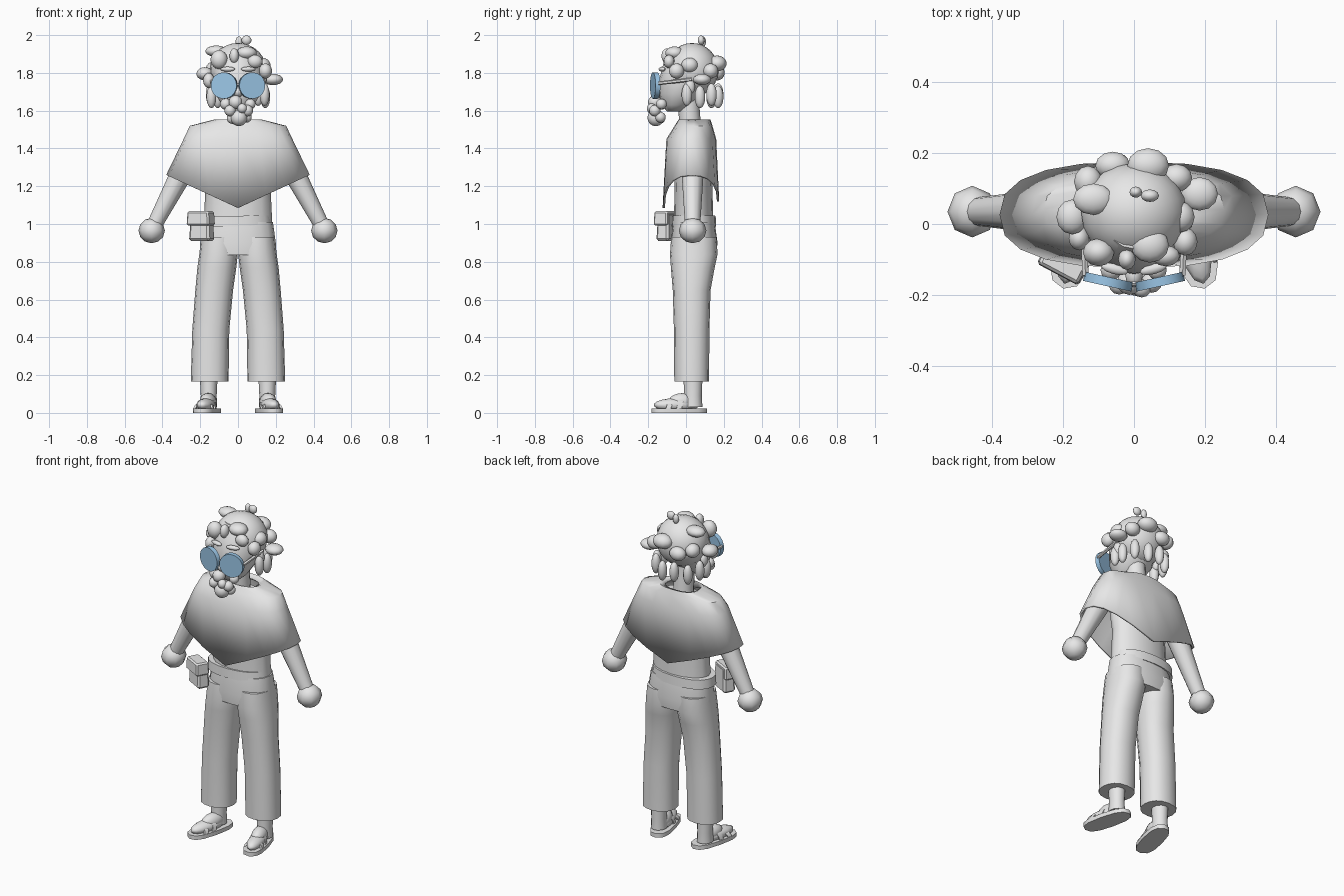
import bpy, bmesh
from math import sin, cos, pi, radians
from mathutils import Vector, Matrix

cube = bpy.data.objects.get("Cube")
if cube:
    bpy.data.objects.remove(cube, do_unlink=True)


def material(name, colour):
    m = bpy.data.materials.new(name)
    m.use_nodes = True
    m.diffuse_color = colour
    m.node_tree.nodes["Principled BSDF"].inputs["Base Color"].default_value = colour
    return m


GREY = material("plain grey", (0.8, 0.8, 0.8, 1))
BLUE = material("lens blue", (0.41, 0.71, 1.0, 1))


def finish(name, bm, mat=GREY, angle=50):
    bmesh.ops.recalc_face_normals(bm, faces=bm.faces)
    mesh = bpy.data.meshes.new(name)
    bm.to_mesh(mesh)
    bm.free()
    mesh.materials.append(mat)
    ob = bpy.data.objects.new(name, mesh)
    bpy.context.collection.objects.link(ob)
    bpy.ops.object.select_all(action="DESELECT")
    ob.select_set(True)
    bpy.context.view_layer.objects.active = ob
    bpy.ops.object.shade_smooth_by_angle(angle=radians(angle))
    return ob


def power(v, p):
    return abs(v) ** p * (1 if v >= 0 else -1)


def loft(name, rings, n=16, p=1.0, cap=True, shape=None):
    """Skin rings given as (centre x, centre y, z, radius x, radius y)."""
    bm = bmesh.new()
    loops = []
    for k, (cx, cy, z, rx, ry) in enumerate(rings):
        loop = []
        for i in range(n):
            a = 2 * pi * i / n
            co = Vector((cx + rx * power(cos(a), p), cy + ry * power(sin(a), p), z))
            loop.append(bm.verts.new(shape(k, co) if shape else co))
        loops.append(loop)
    for a, b in zip(loops, loops[1:]):
        for i in range(n):
            j = (i + 1) % n
            bm.faces.new((a[i], a[j], b[j], b[i]))
    if cap:
        bm.faces.new(loops[0])
        bm.faces.new(loops[-1])
    return finish(name, bm)


def blob(name, loc, size, segs=12, turn=0):
    bm = bmesh.new()
    m = Matrix.Translation(loc) @ Matrix.Rotation(turn, 4, "Z") @ Matrix.Diagonal((*size, 1))
    bmesh.ops.create_uvsphere(bm, u_segments=segs, v_segments=segs * 3 // 4, radius=1, matrix=m)
    return finish(name, bm, angle=80)


def rod(name, a, b, r1, r2, segs=12, mat=GREY):
    a, b = Vector(a), Vector(b)
    m = Matrix.Translation((a + b) / 2) @ (b - a).to_track_quat("Z", "Y").to_matrix().to_4x4()
    bm = bmesh.new()
    bmesh.ops.create_cone(bm, cap_ends=True, segments=segs, radius1=r1, radius2=r2,
                          depth=(b - a).length, matrix=m)
    return finish(name, bm, mat)


def box(name, loc, size, turn=0, taper=1.0, bevel=0.012):
    bm = bmesh.new()
    bmesh.ops.create_cube(bm, size=1)
    for v in bm.verts:
        if v.co.z > 0:
            v.co.x *= taper
            v.co.y *= taper
    bm.transform(Matrix.Translation(loc) @ Matrix.Rotation(turn, 4, "Z") @ Matrix.Diagonal((*size, 1)))
    bmesh.ops.bevel(bm, geom=bm.edges[:], offset=bevel, segments=1, affect="EDGES")
    return finish(name, bm, angle=30)


# Torso, belt and hips
loft("torso", [(0, .04, .97, .183, .105), (0, .04, 1.2, .172, .1),
               (0, .035, 1.4, .2, .1), (0, .03, 1.5, .12, .07)])
belt = loft("belt", [(0, .042, .985, .197, .118), (0, .042, 1.04, .192, .115)], n=20, p=.9)
belt.rotation_euler.y = radians(-1)
belt.location.z = .003
loft("trouser_hips", [(0, .042, .835, .2, .118), (0, .043, .9, .2, .124), (0, .042, 1.01, .185, .11)],
     n=20, p=.85)


# Poncho: V neck at the front, pointed hem at front and back
def drape(k, co):
    if k == 0 and co.y < .02:
        co.z -= .055 * (1 - abs(co.x) / .1)
    if k == 4:
        tip = 1.085 if co.y < .04 else 1.12
        co.z = tip + (1.26 - tip) * abs(co.x) / .38
    return co


poncho = loft("poncho", [(0, .03, 1.54, .1, .07), (0, .045, 1.552, .13, .085), (0, .04, 1.52, .255, .1),
                         (0, .028, 1.45, .288, .132), (0, .026, 1.26, .38, .15)],
              n=20, p=.8, cap=False, shape=drape)
thick = poncho.modifiers.new("cloth_thickness", "SOLIDIFY")
thick.thickness = .012
thick.offset = -1

# Limbs, with each part made for both sides
for s, side in ((1, "left"), (-1, "right")):
    rod(side + "_arm", (s * .22, .035, 1.42), (s * .445, .035, .99), .068, .04)
    blob(side + "_hand", (s * .457, .035, .965), (.07, .073, .067), segs=8)
    loft(side + "_trouser_leg", [
        (s * .15, .03, .165, .1, .092), (s * .144, .03, .44, .098, .094),
        (s * .126, .03, .65, .1, .1), (s * .112, .036, .77, .103, .116),
        (s * .103, .041, .84, .102, .126), (s * .1, .042, .93, .095, .12)], p=.9)
    loft(side + "_ankle", [(s * .155, .037, .03, .045, .05), (s * .155, .037, .09, .042, .047),
                           (s * .155, .037, .25, .05, .052)], n=12)

    # Foot and sandal, toes turned out
    turn = s * radians(14)
    place = Matrix.Translation((s * .163, -.035, 0)) @ Matrix.Rotation(turn, 4, "Z")
    blob(side + "_foot", place @ Vector((0, -.015, .042)), (.046, .125, .036), turn=turn)
    blob(side + "_instep", place @ Vector((0, .02, .06)), (.042, .08, .045), turn=turn)
    sole = loft(side + "_sandal_sole", [(0, 0, 0, .06, .152), (0, 0, .024, .06, .152)], n=12, p=.75)
    sole.matrix_world = place
    for y, h, w in ((-.075, .062, .054), (-.015, .085, .052)):
        bm = bmesh.new()
        loops = []
        for i in range(9):
            a = pi * i / 8
            loops.append([bm.verts.new(place @ Vector((r * w * cos(a), y + dy + .02 * sin(a),
                                                       .02 + (r * h - .02) * sin(a))))
                          for r, dy in ((1, -.014), (1, .014), (.8, .014), (.8, -.014))])
        for a, b in zip(loops, loops[1:]):
            for i in range(4):
                j = (i + 1) % 4
                bm.faces.new((a[i], a[j], b[j], b[i]))
        finish(side + "_sandal_strap", bm)

# Belt pouch with flap
tilt = radians(-28)
box("pouch", (-.192, -.1, .985), (.125, .075, .15), tilt, .85)
box("pouch_flap", (-.197, -.107, 1.03), (.135, .082, .075), tilt, .93, .008)

# Neck and head
rod("neck", (0, .025, 1.47), (0, .01, 1.7), .058, .055, 14)
loft("head", [(0, -.06, 1.595, .045, .04), (0, -.048, 1.63, .085, .08), (0, -.028, 1.69, .12, .115),
              (0, -.01, 1.77, .135, .13), (0, .005, 1.85, .125, .125), (0, .01, 1.92, .08, .08)])
blob("nose", (0, -.145, 1.7), (.025, .035, .03))

# Round spectacles
for s, side in ((1, "left"), (-1, "right")):
    c = Vector((s * .073, -.163, 1.733))
    d = Vector((s * .22, -1, 0)).normalized() * .013
    rod(side + "_lens", c - d, c + d, .07, .07, 20, BLUE)
    rod(side + "_temple", (s * .137, -.145, 1.745), (s * .145, .03, 1.765), .01, .01, 6)
    blob(side + "_ear", (s * .137, .02, 1.725), (.02, .028, .04))
    blob(side + "_eyebrow", (s * .055, -.127, 1.82), (.04, .015, .013), turn=s * .25)
rod("spectacle_bridge", (-.02, -.168, 1.74), (.02, -.168, 1.74), .007, .007, 6)

# Hair: a cap, loose curls and a row of hanging locks
blob("hair_cap", (0, .032, 1.815), (.15, .14, .143), segs=20)
curls = [(.04, .165, 1.85, .06, .05, .042), (-.115, .07, 1.915, .058, .045, .03),
         (.185, .085, 1.765, .053, .048, .03), (.13, .02, 1.84, .042, .045, .04),
         (.045, -.06, 1.905, .055, .05, .035), (-.175, .02, 1.795, .045, .05, .035),
         (.005, .09, 1.965, .018, .016, .028), (.045, .08, 1.973, .026, .018, .025),
         (-.1, -.08, 1.87, .045, .04, .05), (-.02, -.1, 1.89, .025, .03, .04),
         (.145, -.05, 1.81, .035, .04, .04), (.09, -.09, 1.86, .04, .03, .035),
         (-.155, -.04, 1.76, .03, .035, .04), (-.06, .165, 1.8, .05, .04, .04),
         (.12, .13, 1.81, .045, .04, .04), (-.13, .12, 1.82, .04, .045, .04)]
for c in curls:
    blob("hair_curl", c[:3], c[3:])
for i in range(8):
    a = pi * (i / 7 * 1.2 - .1)
    blob("hair_lock", (.148 * cos(a), .045 + .13 * sin(a), 1.685 - .012 * (i % 2)),
         (.026, .028, .06))

# Curly beard
beard = [(-.013, -.165, 1.645, .036), (.005, -.16, 1.562, .044), (-.042, -.17, 1.6, .03),
         (.05, -.165, 1.6, .03), (-.065, -.13, 1.635, .03), (.065, -.13, 1.635, .028),
         (.022, -.182, 1.612, .026), (-.03, -.14, 1.56, .03), (.045, -.135, 1.565, .028)]
for x, y, z, r in beard:
    blob("beard_curl", (x, y, z), (r, r, r))
